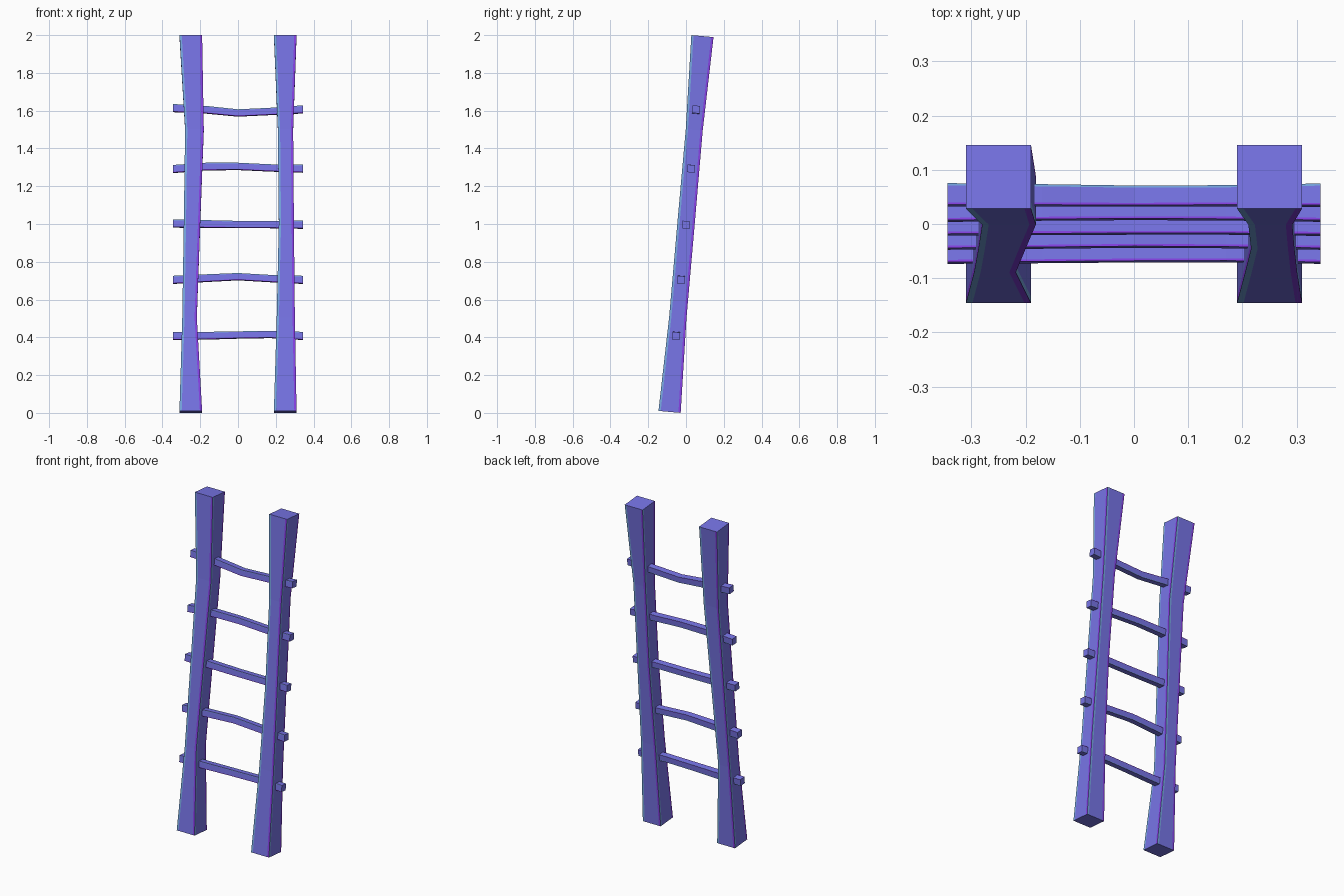
import bpy, bmesh, math
from mathutils import Matrix, Vector

if "Cube" in bpy.data.objects:
    bpy.data.objects.remove(bpy.data.objects["Cube"])

TILT = Matrix.Translation((0, 0, 1)) @ Matrix.Rotation(math.radians(-5), 4, 'X')


def material(name, rgb):
    m = bpy.data.materials.new(name)
    m.diffuse_color = (*rgb, 1)
    m.use_nodes = True
    m.node_tree.nodes["Principled BSDF"].inputs["Base Color"].default_value = m.diffuse_color
    return m


MATS = [material("periwinkle blue", (0.21, 0.20, 0.90)),
        material("teal edge", (0.19, 0.40, 0.78)),
        material("violet edge", (0.27, 0.06, 0.88))]


def beam(name, stations, place, teal, violet):
    """Loft rectangular sections (p, a0, a1, b0, b1); each side has thin coloured edge strips."""
    bm = bmesh.new()
    rings = []
    for p, a0, a1, b0, b1 in stations:
        corners = [Vector(c) for c in ((a0, b0), (a1, b0), (a1, b1), (a0, b1))]
        ring = []
        for i, c in enumerate(corners):
            n = corners[(i + 1) % 4]
            d = (n - c).normalized()
            for q in (c, c + d * teal, n - d * violet):
                ring.append(bm.verts.new(TILT @ place(p, q.x, q.y)))
        rings.append(ring)
    for lo, hi in zip(rings, rings[1:]):
        for i in range(12):
            j = (i + 1) % 12
            f = bm.faces.new((lo[i], lo[j], hi[j], hi[i]))
            f.material_index = (1, 0, 2)[i % 3]
    bm.faces.new(rings[0][::-1])
    bm.faces.new(rings[-1])
    me = bpy.data.meshes.new(name)
    bm.to_mesh(me)
    bm.free()
    for m in MATS:
        me.materials.append(m)
    ob = bpy.data.objects.new(name, me)
    bpy.context.collection.objects.link(ob)
    return ob


# Side posts: wide square ends, narrower uneven middle
HEIGHTS = (-0.9985, -0.5, 0, 0.5, 0.9985)
DEPTHS = (0.059, 0.046, 0.046, 0.045, 0.059)
POSTS = {
    "left_post": ((-0.31, -0.19), (-0.295, -0.218), (-0.287, -0.2), (-0.28, -0.181), (-0.31, -0.19)),
    "right_post": ((0.19, 0.31), (0.205, 0.301), (0.216, 0.296), (0.211, 0.292), (0.19, 0.31)),
}
for name, edges in POSTS.items():
    stations = [(h, x0, x1, -d, d) for h, d, (x0, x1) in zip(HEIGHTS, DEPTHS, edges)]
    beam(name, stations, lambda p, a, b: Vector((a, b, p)), 0.012, 0.012)

# Rungs: slightly wavy square bars poking through the posts
XS = (-0.344, -0.17, 0, 0.17, 0.344)
HALF = (0.02, 0.019, 0.018, 0.018, 0.02)
WAVES = ((0.005, 0.006, 0.010, 0.013, 0.005),
         (0.003, 0.012, 0.020, 0.010, 0.003),
         (0.002, 0.0, -0.003, -0.003, -0.004),
         (-0.008, 0.005, 0.006, -0.002, -0.006),
         (0.016, 0.007, -0.010, -0.002, 0.009))
for i, wave in enumerate(WAVES):
    z = -0.6 + 0.3 * i
    stations = [(x, -h, h, z + w - h, z + w + h) for x, h, w in zip(XS, HALF, wave)]
    beam(f"rung_{i + 1}", stations, lambda p, a, b: Vector((p, a, b)), 0.004, 0.004)
